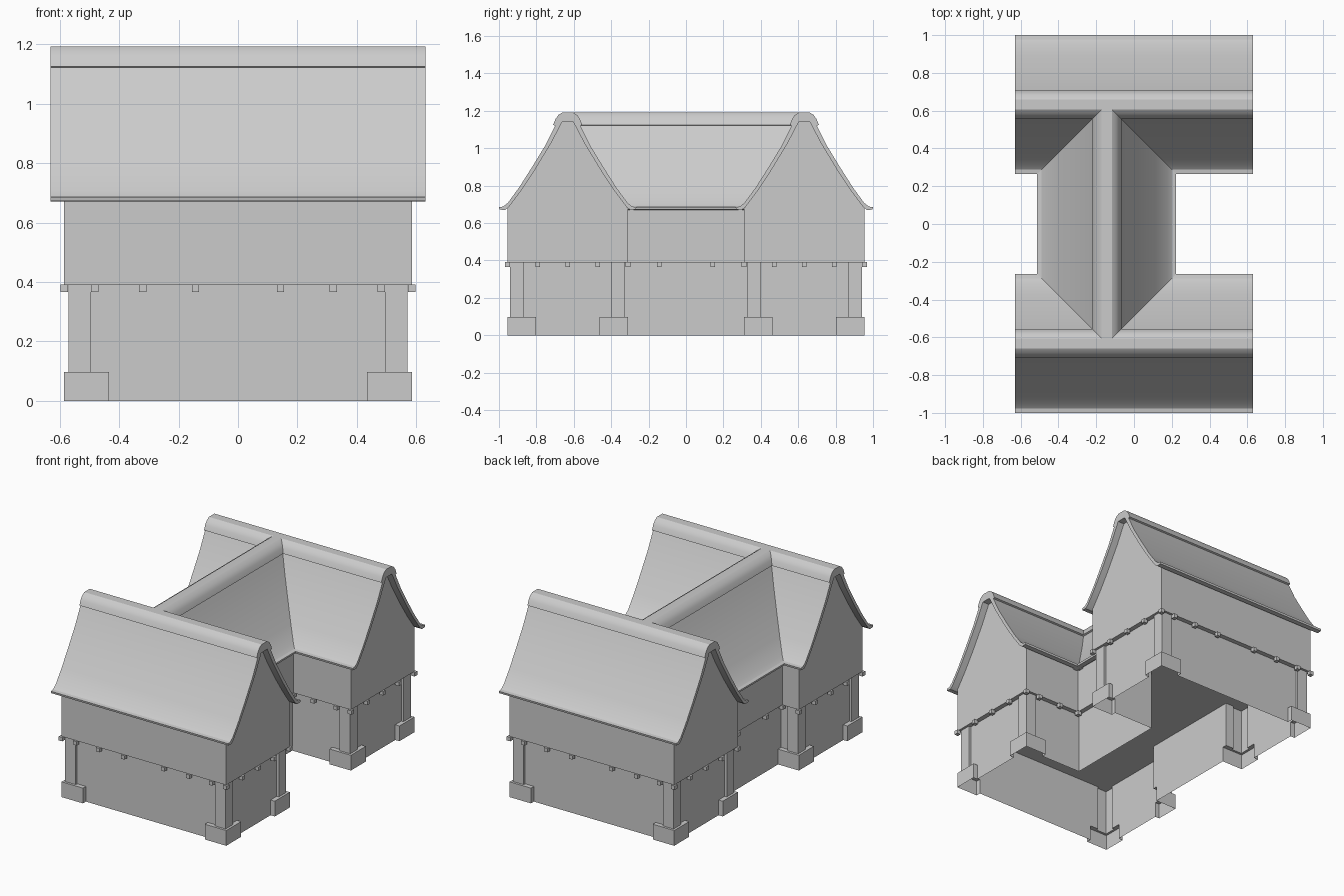
import bpy
import bmesh
from mathutils import Vector

cube = bpy.data.objects.get("Cube")
if cube:
    bpy.data.objects.remove(cube, do_unlink=True)

# One plain grey for the whole building
grey = bpy.data.materials.new("plain_grey")
grey.use_nodes = True
grey.diffuse_color = (0.6, 0.6, 0.6, 1)
grey.node_tree.nodes["Principled BSDF"].inputs["Base Color"].default_value = (0.6, 0.6, 0.6, 1)

WING_Y = 0.6325     # ridge line of the two long wings
LINK_X = -0.145     # ridge line of the connecting wing
WALL = 0.3225       # half width of every upper wall
END = 0.585         # gable wall position on the wings
FLOOR = 0.39        # underside of the upper storey
INSET = 0.03        # lower walls step back by this much
OUT_Y, IN_Y = WING_Y + WALL, WING_Y - WALL


def finish(name, bm):
    bmesh.ops.recalc_face_normals(bm, faces=bm.faces)
    mesh = bpy.data.meshes.new(name)
    bm.to_mesh(mesh)
    bm.free()
    mesh.materials.append(grey)
    obj = bpy.data.objects.new(name, mesh)
    bpy.context.collection.objects.link(obj)
    return obj


def prism(name, points, place, lo, hi):
    """Extrude a closed profile from lo to hi; place maps (u, v, t) to a position."""
    bm = bmesh.new()
    face = bm.faces.new([bm.verts.new(place(u, v, lo)) for u, v in points])
    top = bmesh.ops.extrude_face_region(bm, geom=[face])["geom"]
    shift = Vector(place(0, 0, hi)) - Vector(place(0, 0, lo))
    bmesh.ops.translate(bm, verts=[g for g in top if isinstance(g, bmesh.types.BMVert)], vec=shift)
    return finish(name, bm)


def boxes(name, bounds):
    bm = bmesh.new()
    for low, high in bounds:
        low, high = Vector(low), Vector(high)
        verts = bmesh.ops.create_cube(bm, size=1)["verts"]
        for v in verts:
            v.co = (low + high) / 2 + Vector(c * abs(d) for c, d in zip(v.co, high - low))
    return finish(name, bm)


def mirrored(half):
    return half + [(-u, z) for u, z in reversed(half)]


def smooth(obj):
    bpy.ops.object.select_all(action="DESELECT")
    obj.select_set(True)
    bpy.context.view_layer.objects.active = obj
    bpy.ops.object.shade_smooth_by_angle()


# Profiles across a wing: gable wall, curved roof shell, rounded ridge cap
gable = mirrored([(WALL, FLOOR), (WALL, 0.69), (0.25, 0.785), (0.18, 0.89), (0.09, 1.04), (0.035, 1.145)])
outer = [(0.05, 1.155), (0.075, 1.105), (0.12, 1.015), (0.19, 0.9), (0.26, 0.79),
         (0.32, 0.708), (0.345, 0.688), (0.3675, 0.685)]
inner = [(0.365, 0.672), (0.335, 0.67), (0.315, 0.685), (0.25, 0.772), (0.18, 0.877),
         (0.09, 1.025), (0.03, 1.14)]
shell = mirrored(outer + inner)
cap = mirrored([(0.0275, 1.192), (0.05, 1.178), (0.066, 1.155), (0.0775, 1.125), (0.06, 1.118), (0.035, 1.145)])


def wing(label, place, wall_end, roof_end):
    prism(label + "_upper_walls", gable, place, -wall_end, wall_end)
    smooth(prism(label + "_roof", shell, place, -roof_end, roof_end))
    smooth(prism(label + "_ridge_cap", cap, place, -roof_end, roof_end))


wing("front_wing", lambda u, v, t: (t, u - WING_Y, v), END, 0.63)
wing("back_wing", lambda u, v, t: (t, u + WING_Y, v), END, 0.63)
wing("link_wing", lambda u, v, t: (LINK_X + u, t, v), 0.58, 0.605)

# Lower storey: one H-shaped outline
ex, oy, iy = END - INSET, OUT_Y - INSET, IN_Y + INSET
left, right = LINK_X - WALL + INSET, LINK_X + WALL - INSET
outline = [(-ex, -oy), (ex, -oy), (ex, -iy), (right, -iy), (right, iy), (ex, iy),
           (ex, oy), (-ex, oy), (-ex, iy), (left, iy), (left, -iy), (-ex, -iy)]
lower = prism("lower_walls", outline, lambda u, v, t: (u, v, t), -0.1, FLOOR + 0.01)

# Corner posts and their plinths
posts, plinths = [], []
for sx in (-1, 1):
    for sy in (-1, 1):
        for edge, inward in ((OUT_Y, -1), (IN_Y, 1)):
            for store, gap, size, z0, z1 in ((posts, 0.015, 0.075, 0.05, FLOOR + 0.005),
                                             (plinths, 0, 0.152, -0.05, 0.098)):
                x, y = END - gap, edge + inward * gap
                store.append(((sx * x, sy * y, z0),
                              (sx * (x - size), sy * (y + inward * size), z1)))

# Merge into one skin that is open underneath
for helper in (boxes("corner_posts", posts), boxes("plinths", plinths)):
    helper.hide_render = True
    mod = lower.modifiers.new("merge", "BOOLEAN")
    mod.operation, mod.solver, mod.object = "UNION", "EXACT", helper
    bpy.context.view_layer.objects.active = lower
    bpy.ops.object.modifier_apply(modifier=mod.name)
    bpy.data.objects.remove(helper, do_unlink=True)
bm = bmesh.new()
bm.from_mesh(lower.data)
bmesh.ops.bisect_plane(bm, geom=bm.verts[:] + bm.edges[:] + bm.faces[:], dist=1e-5,
                       plane_co=(0, 0, 0), plane_no=(0, 0, 1), clear_inner=True)
bm.to_mesh(lower.data)
bm.free()

# Joist ends poking out below the upper storey
spots = []
OUT = 0.012


def joist(x, y, nx, ny):
    """Joist end at a wall point; nx, ny give the outward direction, both for corners."""
    def span(c, n):
        return sorted((c + n * OUT, c - n * 0.014)) if n else (c - 0.0125, c + 0.0125)
    (x0, x1), (y0, y1) = span(x, nx), span(y, ny)
    spots.append(((x0, y0, 0.366), (x1, y1, FLOOR + 0.001)))


for sy in (-1, 1):
    for sx in (-1, 1):
        for x in (0.143, 0.32, 0.482):
            joist(sx * x, sy * OUT_Y, 0, sy)
        for y in (WING_Y - 0.16, WING_Y, WING_Y + 0.16):
            joist(sx * END, sy * y, sx, 0)
        joist(sx * END, sy * OUT_Y, sx, sy)
        joist(sx * END, sy * IN_Y, sx, -sy)
        joist(LINK_X + sx * WALL, sy * 0.143, sx, 0)
        joist(LINK_X + sx * WALL, sy * IN_Y, sx, -sy)
    for x in (0.32, 0.482):
        joist(x, sy * IN_Y, 0, -sy)
boxes("joist_ends", spots)
